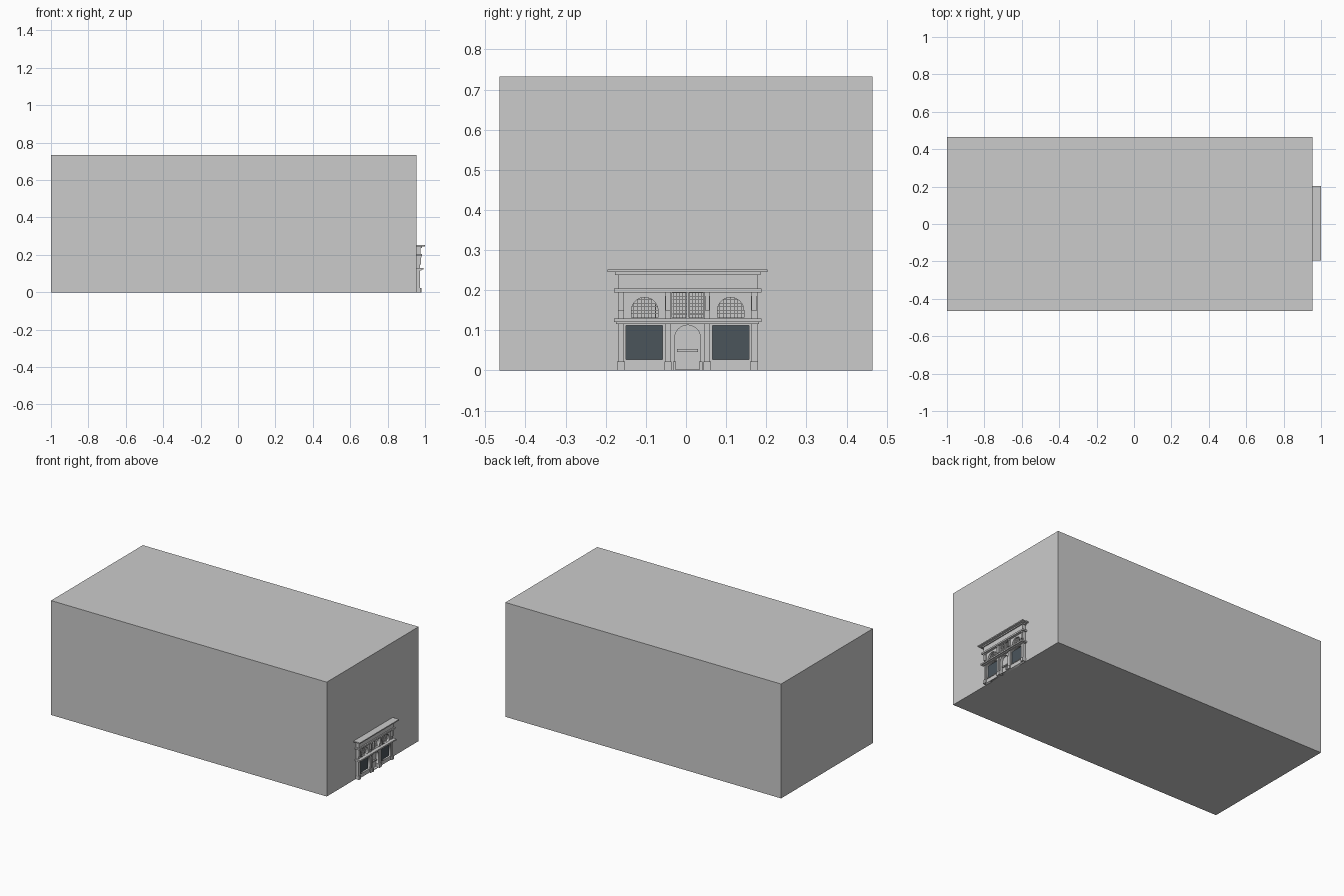
import bpy, bmesh, math
from mathutils import Matrix, Vector

if "Cube" in bpy.data.objects:
    bpy.data.objects.remove(bpy.data.objects["Cube"])

WALL = 0.955          # end wall carrying the shop front
MID = 0.004           # centre line of the shop front

glass = bpy.data.materials.new("dark_glass")
glass.diffuse_color = (0.07, 0.09, 0.105, 1)
glass.use_nodes = True
glass.node_tree.nodes["Principled BSDF"].inputs["Base Color"].default_value = glass.diffuse_color


def boxes(name, items, mat=None):
    """One object from boxes given as (x0, x1, y0, y1, z0, z1)."""
    bm = bmesh.new()
    for x0, x1, y0, y1, z0, z1 in items:
        m = Matrix.Translation(((x0 + x1) / 2, (y0 + y1) / 2, (z0 + z1) / 2))
        m = m @ Matrix.Diagonal((x1 - x0, y1 - y0, z1 - z0, 1))
        bmesh.ops.create_cube(bm, size=1, matrix=m)
    me = bpy.data.meshes.new(name)
    bm.to_mesh(me)
    bm.free()
    ob = bpy.data.objects.new(name, me)
    bpy.context.collection.objects.link(ob)
    if mat:
        me.materials.append(mat)
    return ob


def plate(name, loops, x0, x1):
    """Upright plate from y/z outlines; inner outlines become openings."""
    cu = bpy.data.curves.new(name, 'CURVE')
    cu.dimensions = '2D'
    cu.fill_mode = 'BOTH'
    cu.extrude = (x1 - x0) / 2
    for loop in loops:
        sp = cu.splines.new('POLY')
        sp.points.add(len(loop) - 1)
        for p, (y, z) in zip(sp.points, loop):
            p.co = (y, z, 0, 1)
        sp.use_cyclic_u = True
    ob = bpy.data.objects.new(name, cu)
    bpy.context.collection.objects.link(ob)
    ob.matrix_world = Matrix(((0, 0, 1, (x0 + x1) / 2), (1, 0, 0, 0), (0, 1, 0, 0), (0, 0, 0, 1)))
    bpy.ops.object.select_all(action='DESELECT')
    ob.select_set(True)
    bpy.context.view_layer.objects.active = ob
    bpy.ops.object.convert(target='MESH')
    return bpy.context.object


def rect(y0, y1, z0, z1):
    return [(y0, z0), (y1, z0), (y1, z1), (y0, z1)]


def arch(c, r, z0, spring, n=20):
    top = [(c + r * math.cos(math.pi * i / n), spring + r * math.sin(math.pi * i / n))
           for i in range(n + 1)]
    return [(c - r, z0), (c + r, z0)] + top


def band(name, half, depth, z0, z1):
    return boxes(name, [(WALL, depth, MID - half, MID + half, z0, z1)])


# Main building volume
boxes("building_block", [(-1, WALL, -0.465, 0.465, 0, 0.733)])

# Shop front walls with display, door and arched openings
sides = (-1, 1)
lower = [rect(MID - 0.172, MID + 0.172, 0, 0.118)]
upper = [rect(MID - 0.172, MID + 0.172, 0.128, 0.196)]
for s in sides:
    a, b = sorted((MID + s * 0.058, MID + s * 0.157))
    lower.append(rect(a, b, 0.023, 0.115))
    upper.append(arch(MID + s * 0.107, 0.035, 0.132, 0.149))
upper.append(rect(MID - 0.039, MID + 0.039, 0.132, 0.193))
lower.append(arch(MID, 0.034, 0.002, 0.081))
plate("lower_wall", lower, WALL, 0.969)
plate("upper_wall", upper, WALL, 0.968)

# Door surround, leaf and cross bar
plate("door_surround", [arch(MID, 0.036, 0, 0.081), arch(MID, 0.032, 0.001, 0.081)], WALL, 0.972)
boxes("door_bar", [(WALL, 0.964, MID - 0.026, MID + 0.026, 0.046, 0.053)])
boxes("door_plinths", [(WALL, 0.982, MID + s * 0.033 - 0.004, MID + s * 0.033 + 0.004, 0, 0.023)
                       for s in sides])

# Display windows and their frames
panes = []
for s, side in zip(sides, ("left", "right")):
    a, b = sorted((MID + s * 0.058, MID + s * 0.157))
    panes.append((WALL, 0.961, a, b, 0.023, 0.115))
    plate("display_frame_" + side,
          [rect(a, b, 0.023, 0.115), rect(a + 0.004, b - 0.004, 0.027, 0.112)], 0.960, 0.972)
boxes("display_glass", panes, glass)

# Glazing bars of the arched windows, clipped to the arch
bars = []
for s, side in zip(sides, ("left", "right")):
    c, r = MID + s * 0.107, 0.035
    for i in range(-3, 4):
        y = c + i * 0.009
        top = 0.149 + math.sqrt(r * r - (y - c) ** 2)
        bars.append((WALL, 0.961, y - 0.0007, y + 0.0007, 0.13, top))
    for k in range(1, 6):
        z = 0.132 + k * 0.009
        h = math.sqrt(max(0, r * r - max(0, z - 0.149) ** 2))
        bars.append((WALL, 0.961, c - h, c + h, z - 0.0007, z + 0.0007))
    plate("arch_trim_" + side, [arch(c, 0.037, 0.13, 0.149), arch(c, 0.033, 0.131, 0.149)], WALL, 0.971)

# Glazing bars of the paired centre window
for s in sides:
    c = MID + s * 0.0195
    for i in range(-2, 3):
        y = c + i * 0.0075
        bars.append((WALL, 0.961, y - 0.0007, y + 0.0007, 0.132, 0.193))
    for k in range(1, 7):
        z = 0.132 + k * 0.0088
        bars.append((WALL, 0.961, c - 0.0185, c + 0.0185, z - 0.0007, z + 0.0007))
boxes("glazing_bars", bars)
boxes("centre_mullion", [(WALL, 0.966, MID - 0.003, MID + 0.003, 0.13, 0.194)])

# Piers, plinths and brackets, mirrored about the door
piers, bases, posts, brackets = [], [], [], []
for s in sides:
    for off, w in ((0.166, 0.008), (0.049, 0.007)):
        y = MID + s * off
        piers.append((WALL, 0.974, y - w, y + w, 0.02, 0.118))
        bases.append((WALL, 0.979, y - w - 0.002, y + w + 0.002, 0, 0.022))
        posts.append((WALL, 0.972, y - w, y + w, 0.128, 0.196))
        brackets.append((WALL, 0.978, y - w + 0.001, y + w - 0.001, 0.149, 0.186))
        brackets.append((WALL, 0.981, y - w, y + w, 0.186, 0.195))
boxes("lower_piers", piers)
boxes("pier_bases", bases)
boxes("upper_posts", posts)
boxes("brackets", brackets)

# Ledges, frieze and crowning cornice
band("middle_ledge_soffit", 0.178, 0.982, 0.116, 0.121)
band("middle_ledge", 0.184, 0.991, 0.121, 0.130)
band("upper_ledge", 0.184, 0.985, 0.194, 0.204)
band("frieze", 0.174, 0.977, 0.204, 0.241)
band("cornice_moulding", 0.181, 0.984, 0.238, 0.245)
band("cornice", 0.199, 1.0, 0.245, 0.252)
